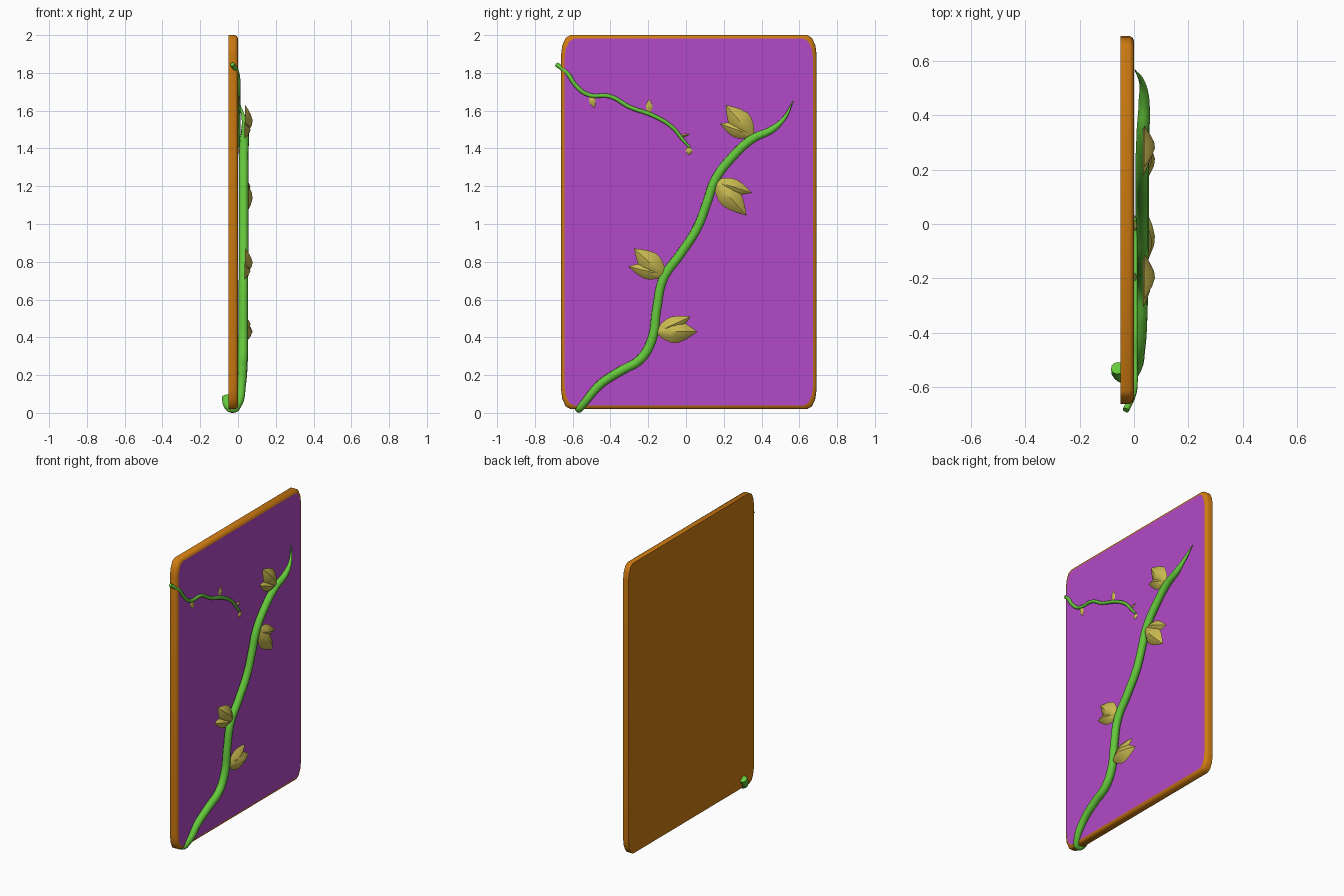
import bpy, bmesh, math
from mathutils import Vector

if "Cube" in bpy.data.objects:
    bpy.data.objects.remove(bpy.data.objects["Cube"])


def material(name, rgb):
    m = bpy.data.materials.new(name)
    m.diffuse_color = (*rgb, 1)
    m.use_nodes = True
    m.node_tree.nodes["Principled BSDF"].inputs["Base Color"].default_value = m.diffuse_color
    return m


ORANGE = material("orange", (0.62, 0.2, 0.006))
PURPLE = material("purple", (0.45, 0.067, 0.57))
GREEN = material("green", (0.13, 0.58, 0.045))
YELLOW = material("yellow", (0.58, 0.48, 0.08))


def add_object(name, mesh, mat, angle):
    ob = bpy.data.objects.new(name, mesh)
    bpy.context.collection.objects.link(ob)
    mesh.materials.clear()
    mesh.materials.append(mat)
    bpy.ops.object.select_all(action='DESELECT')
    ob.select_set(True)
    bpy.context.view_layer.objects.active = ob
    bpy.ops.object.shade_smooth_by_angle(angle=math.radians(angle))
    return ob


def loft(name, rings, mat, angle, cap_start=True, cap_end=True):
    """Skin a list of equal-length closed rings."""
    bm = bmesh.new()
    vs = [[bm.verts.new(p) for p in ring] for ring in rings]
    n = len(vs[0])
    for a, b in zip(vs, vs[1:]):
        for i in range(n):
            j = (i + 1) % n
            bm.faces.new((a[i], a[j], b[j], b[i]))
    if cap_start:
        bm.faces.new(vs[0][::-1])
    if cap_end:
        bm.faces.new(vs[-1])
    if len(rings) > 1:
        bmesh.ops.recalc_face_normals(bm, faces=bm.faces)
    me = bpy.data.meshes.new(name)
    bm.to_mesh(me)
    bm.free()
    return add_object(name, me, mat, angle)


# Card outline with clipped, slightly rounded corners
def outline(x, inset):
    a, b, ry, rz = 0.677 - inset, 0.99 - inset, 0.05, 0.11
    pts = []
    for q, (sy, sz) in enumerate([(1, 1), (-1, 1), (-1, -1), (1, -1)]):
        for k in range(4):
            t = math.radians(90 * q + 30 * k)
            pts.append((x, 0.015 + sy * (a - ry) + ry * math.cos(t),
                        1.01 + sz * (b - rz) + rz * math.sin(t)))
    return pts


# Orange backing with bevelled rim, purple front
loft("frame", [outline(-0.05, 0), outline(-0.016, 0), outline(-0.005, 0.006),
               outline(0, 0.019)], ORANGE, 40, cap_end=False)
loft("front_panel", [outline(0, 0.019)], PURPLE, 30, cap_start=False)


# Tapered tubes along smooth paths: (x, y, z, radius)
def vine(name, pts):
    cu = bpy.data.curves.new(name + "_path", 'CURVE')
    cu.dimensions = '3D'
    cu.bevel_depth = 1.0
    cu.bevel_resolution = 3
    cu.resolution_u = 6
    cu.use_fill_caps = True
    sp = cu.splines.new('BEZIER')
    sp.bezier_points.add(len(pts) - 1)
    for bp, (x, y, z, r) in zip(sp.bezier_points, pts):
        bp.co = (x, y, z)
        bp.radius = r
        bp.handle_left_type = bp.handle_right_type = 'AUTO'
    tmp = bpy.data.objects.new(name + "_path", cu)
    bpy.context.collection.objects.link(tmp)
    dg = bpy.context.evaluated_depsgraph_get()
    me = bpy.data.meshes.new_from_object(tmp.evaluated_get(dg))
    bpy.data.objects.remove(tmp)
    add_object(name, me, GREEN, 60)


vine("main_vine", [
    (-0.06, -0.53, 0.085, 0.025), (-0.055, -0.555, 0.04, 0.022),
    (-0.025, -0.567, 0.02, 0.02), (0.0, -0.545, 0.045, 0.021),
    (0.018, -0.455, 0.15, 0.024), (0.024, -0.35, 0.22, 0.025),
    (0.026, -0.24, 0.285, 0.026), (0.027, -0.18, 0.39, 0.026),
    (0.028, -0.155, 0.55, 0.025), (0.029, -0.12, 0.71, 0.025),
    (0.03, -0.03, 0.84, 0.025), (0.03, 0.06, 0.98, 0.025),
    (0.03, 0.11, 1.11, 0.025), (0.03, 0.155, 1.235, 0.025),
    (0.031, 0.25, 1.36, 0.025), (0.034, 0.35, 1.45, 0.024),
    (0.037, 0.455, 1.50, 0.02), (0.03, 0.52, 1.56, 0.011),
    (0.003, 0.567, 1.65, 0.002)])

vine("small_vine", [
    (-0.03, -0.685, 1.845, 0.012), (-0.005, -0.63, 1.80, 0.012),
    (0.003, -0.585, 1.735, 0.011), (0.003, -0.52, 1.685, 0.011),
    (0.003, -0.40, 1.675, 0.011), (0.003, -0.30, 1.62, 0.011),
    (0.003, -0.165, 1.57, 0.011), (0.003, -0.07, 1.51, 0.01),
    (0.003, -0.02, 1.45, 0.009), (0.003, 0.02, 1.405, 0.006)])


# Pointed, ridged leaf lying on the front
def leaf(name, base, tip, width, x0, height):
    b, t = Vector((x0, *base)), Vector((x0, *tip))
    side = Vector((1, 0, 0)).cross(t - b).normalized()
    rings = []
    for f, w, h in [(0, .25, .15), (.14, .66, .5), (.34, .97, .92), (.5, 1, 1),
                    (.7, .72, .75), (.86, .36, .4), (1, .01, .02)]:
        c = b.lerp(t, f)
        rings.append([c + side * (s * w * width / 2) + Vector((k * h * height, 0, 0))
                      for s, k in [(-1, 0), (-.5, .68), (0, 1), (.5, .68), (1, 0), (0, .35)]])
    loft(name, rings, YELLOW, 40)


# Leaf pairs on the main vine: base, large tip, small tip
pairs = [
    ((0.35, 1.47), (0.21, 1.63), (0.18, 1.53)),
    ((0.16, 1.225), (0.32, 1.045), (0.35, 1.165)),
    ((-0.12, 0.73), (-0.275, 0.87), (-0.305, 0.775)),
    ((-0.15, 0.43), (0.06, 0.43), (0.025, 0.51)),
]
for i, (base, big, small) in enumerate(pairs, 1):
    leaf(f"large_leaf_{i}", base, big, 0.12, 0.037, 0.04)
    leaf(f"side_leaf_{i}", base, small, 0.085, 0.034, 0.032)

# Tiny leaves on the small vine
tiny = [((-0.505, 1.68), (-0.485, 1.615)), ((-0.195, 1.59), (-0.195, 1.66)),
        ((-0.03, 1.465), (0.02, 1.475)), ((0.015, 1.405), (0.017, 1.365))]
for i, (base, tip) in enumerate(tiny, 1):
    leaf(f"tiny_leaf_{i}", base, tip, 0.036 if i != 3 else 0.015, 0.002, 0.009)
